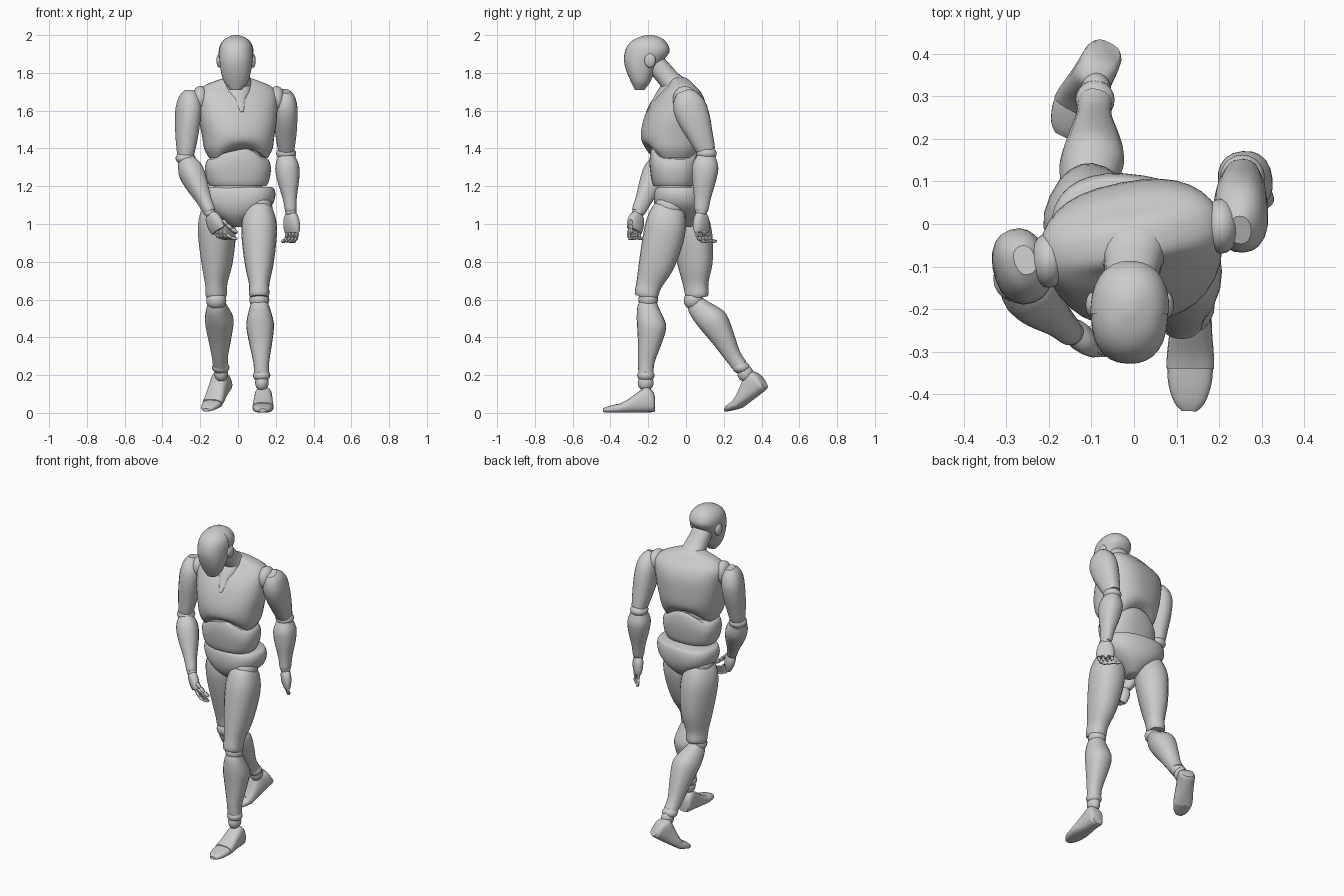
import bpy, bmesh
from math import cos, sin, pi, radians
from mathutils import Vector, Matrix

if "Cube" in bpy.data.objects:
    bpy.data.objects.remove(bpy.data.objects["Cube"])

grey = bpy.data.materials.new("light_grey")
grey.diffuse_color = (0.6, 0.6, 0.6, 1)
grey.use_nodes = True
grey.node_tree.nodes["Principled BSDF"].inputs["Base Color"].default_value = (0.6, 0.6, 0.6, 1)


def finish(name, bm):
    bmesh.ops.recalc_face_normals(bm, faces=bm.faces)
    mesh = bpy.data.meshes.new(name)
    bm.to_mesh(mesh)
    bm.free()
    mesh.materials.append(grey)
    obj = bpy.data.objects.new(name, mesh)
    bpy.context.collection.objects.link(obj)
    bpy.ops.object.select_all(action='DESELECT')
    obj.select_set(True)
    bpy.context.view_layer.objects.active = obj
    bpy.ops.object.shade_smooth_by_angle(angle=radians(40))
    return obj


def spline(rows, steps):
    """Catmull-Rom interpolation of section rows."""
    rows = [Vector(r) for r in rows]
    out = []
    for i in range(len(rows) - 1):
        a, b, c, d = rows[max(i - 1, 0)], rows[i], rows[i + 1], rows[min(i + 2, len(rows) - 1)]
        for k in range(steps):
            s = k / steps
            out.append(b + (c - a) * s / 2 + (a * 2 - b * 5 + c * 4 - d) * s * s / 2
                       + (b * 3 - a - c * 3 + d) * s ** 3 / 2)
    return out + [rows[-1]]


def loft(name, start, end, sections, yaw=0, power=2.3, sides=20, steps=3, shape=None, cut=None):
    """Skin rings along start-end; each section is t, half width, half depth, side offset, depth offset."""
    p, q = Vector(start), Vector(end)
    w = (q - p).normalized()
    u = Matrix.Rotation(radians(yaw), 3, 'Z') @ Vector((1, 0, 0))
    u = (u - w * u.dot(w)).normalized()
    v = w.cross(u)
    if v.y + v.z < 0:
        v = -v
    bm = bmesh.new()
    rings = []
    for t, a, b, ou, ov in spline([tuple(s) + (0,) * (5 - len(s)) for s in sections], steps):
        ring = []
        for k in range(sides):
            c, s = cos(2 * pi * k / sides), sin(2 * pi * k / sides)
            x = abs(c) ** (2 / power) * (a if c > 0 else -a) + ou
            y = abs(s) ** (2 / power) * (b if s > 0 else -b) + ov
            co = p.lerp(q, t) + u * x + v * y
            if shape:
                co.z += shape(x, y, t)
            ring.append(bm.verts.new(co))
        rings.append(ring)
    for r, s in zip(rings, rings[1:]):
        for k in range(sides):
            bm.faces.new((r[k], r[k - 1], s[k - 1], s[k]))
    bm.faces.new(rings[0])
    bm.faces.new(rings[-1])
    for co, no in cut or []:
        geom = bm.verts[:] + bm.edges[:] + bm.faces[:]
        bmesh.ops.bisect_plane(bm, geom=geom, plane_co=co, plane_no=no, clear_inner=True)
        bmesh.ops.holes_fill(bm, edges=[e for e in bm.edges if e.is_boundary])
    return finish(name, bm)


def ball(name, at, size):
    bm = bmesh.new()
    bmesh.ops.create_uvsphere(bm, u_segments=20, v_segments=12, radius=1,
                              matrix=Matrix.Translation(at) @ Matrix.Diagonal((*size, 1)))
    return finish(name, bm)


# Torso, with arched gaps between chest, abdomen and pelvis
def arch(x, y, low, high, t):
    return 0.06 * max(0, 1 - (x / 0.13) ** 2) * max(0, min(1, (low - t) / (low - high)))


loft("chest", (0, -.065, 0), (0, -.065, 1),
     [(1.35, .155, .115, 0, -.01), (1.4, .18, .145, 0, -.01), (1.47, .19, .165, 0, -.005),
      (1.55, .205, .16, 0, .005), (1.63, .212, .142, 0, .02), (1.69, .212, .11, 0, .03),
      (1.73, .18, .075, 0, .03), (1.76, .11, .055, 0, .025), (1.775, .06, .04, 0, .02)],
     yaw=11, power=2.5, sides=32, shape=lambda x, y, t: arch(x, y, 1.45, 1.35, t))
loft("abdomen", (0, -.065, 0), (0, -.065, 1),
     [(1.2, .15, .105), (1.23, .165, .118), (1.29, .175, .128), (1.33, .168, .122), (1.345, .155, .11)],
     yaw=3, power=2.5, sides=32, shape=lambda x, y, t: arch(x, y, 1.22, 1.34, t))
loft("waist_core", (0, -.06, 0), (0, -.06, 1), [(1.12, .13, .09), (1.28, .13, .09), (1.45, .13, .09)])
loft("pelvis", (0, -.025, 0), (0, -.025, 1),
     [(.985, .03, .05), (1.01, .065, .085), (1.05, .125, .12), (1.1, .18, .138),
      (1.15, .198, .14), (1.185, .192, .132), (1.195, .18, .12)], yaw=-9, power=2.4, sides=32)
loft("collar", (.02, -.2, 1.59), (-.005, -.07, 1.76),
     [(0, .008, .01), (.2, .025, .018), (.4, .035, .025), (.6, .06, .03), (1, .075, .035)], yaw=11)

# Neck and head
loft("neck", (0, -.05, 1.72), (-.01, -.18, 1.87),
     [(0, .085, .07), (.25, .07, .058), (.6, .062, .055), (1, .06, .055)])
head = [(1.71, .03, .025, 0, -.035), (1.75, .062, .05, 0, -.03), (1.8, .078, .072, 0, -.03),
        (1.86, .087, .1, 0, -.018), (1.91, .09, .116, 0, .002), (1.95, .082, .103, 0, .007),
        (1.98, .058, .072, 0, .012), (1.997, .022, .028, 0, .017), (2, .005, .006, 0, .017)]
loft("face", (-.01, -.21, 0), (-.01, -.21, 1), head, yaw=-2, sides=28)
loft("skull_cap", (-.01, -.208, 0), (-.01, -.208, 1),
     [(t, a * 1.03, b * 1.02, 0, o) for t, a, b, _, o in head], yaw=-2, sides=28,
     cut=[((0, -.21, 1.9), (0, 1, 0)), ((0, -.2, 1.87), (0, .3, 1))])
for side, tag in ((1, "left"), (-1, "right")):
    ball(tag + "_ear", (side * .088 - .01, -.19, 1.865), (.016, .03, .038))

# Limb profiles shared by both sides
thigh = [(-.03, .05, .06), (.04, .075, .09), (.2, .094, .108, 0, .005), (.4, .09, .107, 0, .01),
         (.65, .074, .092, 0, .01), (.85, .054, .068), (.96, .054, .063), (1, .046, .055)]
shin = [(0, .038, .042), (.1, .052, .056), (.25, .068, .072, 0, .014), (.38, .073, .077, 0, .023),
        (.6, .06, .062, 0, .015), (.85, .042, .044), (1, .04, .04)]
upper_arm = [(-.08, .025, .035), (.02, .05, .066), (.2, .063, .088), (.45, .062, .085),
             (.7, .056, .069), (.92, .046, .055), (1, .042, .048)]
forearm = [(0, .04, .046), (.08, .052, .058), (.22, .064, .07), (.45, .058, .063),
           (.75, .038, .045), (.95, .031, .038), (1, .026, .032)]
foot = [(0, .034, .04, 0, .048), (.07, .045, .056, 0, .06), (.25, .048, .068, 0, .07),
        (.5, .05, .055, 0, .056), (.8, .055, .036, 0, .037), (1, .056, .027, 0, .028)]
toes = [(0, .054, .025, 0, .026), (.4, .05, .021, 0, .022), (.8, .036, .015, 0, .017), (1, .018, .009, 0, .013)]


def leg(tag, hip, knee, knee_low, ankle, heel, ball_point, tip, yaw):
    ball(tag + "_hip_joint", hip, (.07, .08, .07))
    loft(tag + "_thigh", hip, knee, thigh, yaw)
    ball(tag + "_knee_joint", knee_low, (.053, .052, .05))
    loft(tag + "_shin", knee_low, ankle, shin, yaw)
    down = (Vector(ankle) - Vector(knee_low)).normalized()
    ball(tag + "_ankle_joint", Vector(ankle) + down * .012, (.046, .046, .034))
    ball(tag + "_ankle_core", Vector(ankle) + down * .05, (.036, .042, .045))
    loft(tag + "_foot", heel, ball_point, foot, yaw, power=2.7)
    loft(tag + "_toes", ball_point, tip, toes, yaw, power=2.7)


leg("left", (.112, -.085, 1.09), (.112, -.215, .61), (.113, -.2, .6), (.125, -.212, .21),
    (.135, -.165, 0), (.132, -.34, 0), (.13, -.44, 0), 0)
leg("right", (-.115, .005, 1.09), (-.115, .06, .61), (-.115, .04, .595), (-.092, .285, .25),
    (-.055, .43, .125), (-.13, .29, .025), (-.168, .212, .003), -25)


def hand(tag, wrist, knuckles, across, curl):
    wrist, knuckles = Vector(wrist), Vector(knuckles)
    across, curl = Vector(across).normalized(), Vector(curl).normalized()
    yaw = -45
    ball(tag + "_wrist_joint", wrist, (.03, .03, .027))
    loft(tag + "_palm", wrist, knuckles, [(.05, .028, .022), (.3, .046, .029), (.7, .054, .028), (1, .05, .02)], yaw)
    down = (knuckles - wrist).normalized()
    # Four fingers and a thumb, each of three curling joints
    for i in range(5):
        if i < 4:
            at = knuckles + across * (i - 1.5) * .025
            bends, length, radius = (.3, .9, 1.5), (.03, .028, .03)[i % 3] * .95, .0105
        else:
            at = wrist.lerp(knuckles, .45) + across * .05 + curl * .012
            bends, length, radius = (.5, .6, .8), .03, .0125
        for j, angle in enumerate(bends):
            to = at + (down * cos(angle) + curl * sin(angle)) * length
            loft(f"{tag}_finger_{i + 1}_joint_{j + 1}", at, to,
                 [(-.1, radius * .6, radius * .6), (.15, radius, radius),
                  (.7, radius * .85, radius * .85), (1.05, radius * .5, radius * .5)],
                 yaw, sides=8, steps=1)
            at = to


def arm(tag, socket, shoulder, elbow, wrist, knuckles, across, curl, yaw):
    ball(tag + "_shoulder_joint", socket, (.045, .065, .07))
    loft(tag + "_upper_arm", shoulder, elbow, upper_arm, yaw)
    ball(tag + "_elbow_joint", Vector(elbow) - Vector((0, 0, .012)), (.053, .055, .036))
    loft(tag + "_forearm", Vector(elbow) - Vector((0, 0, .02)), wrist, forearm, yaw)
    hand(tag, wrist, knuckles, across, curl)


arm("left", (.205, -.005, 1.66), (.25, -.005, 1.68), (.255, .108, 1.385), (.28, .08, 1.065),
    (.287, .082, .955), (1, -1, 0), (-.5, .8, 0), 5)
arm("right", (-.2, -.085, 1.66), (-.258, -.088, 1.68), (-.278, -.128, 1.36), (-.148, -.255, 1.06),
    (-.105, -.275, .965), (.8, -.8, 0), (.75, .3, 0), 20)
